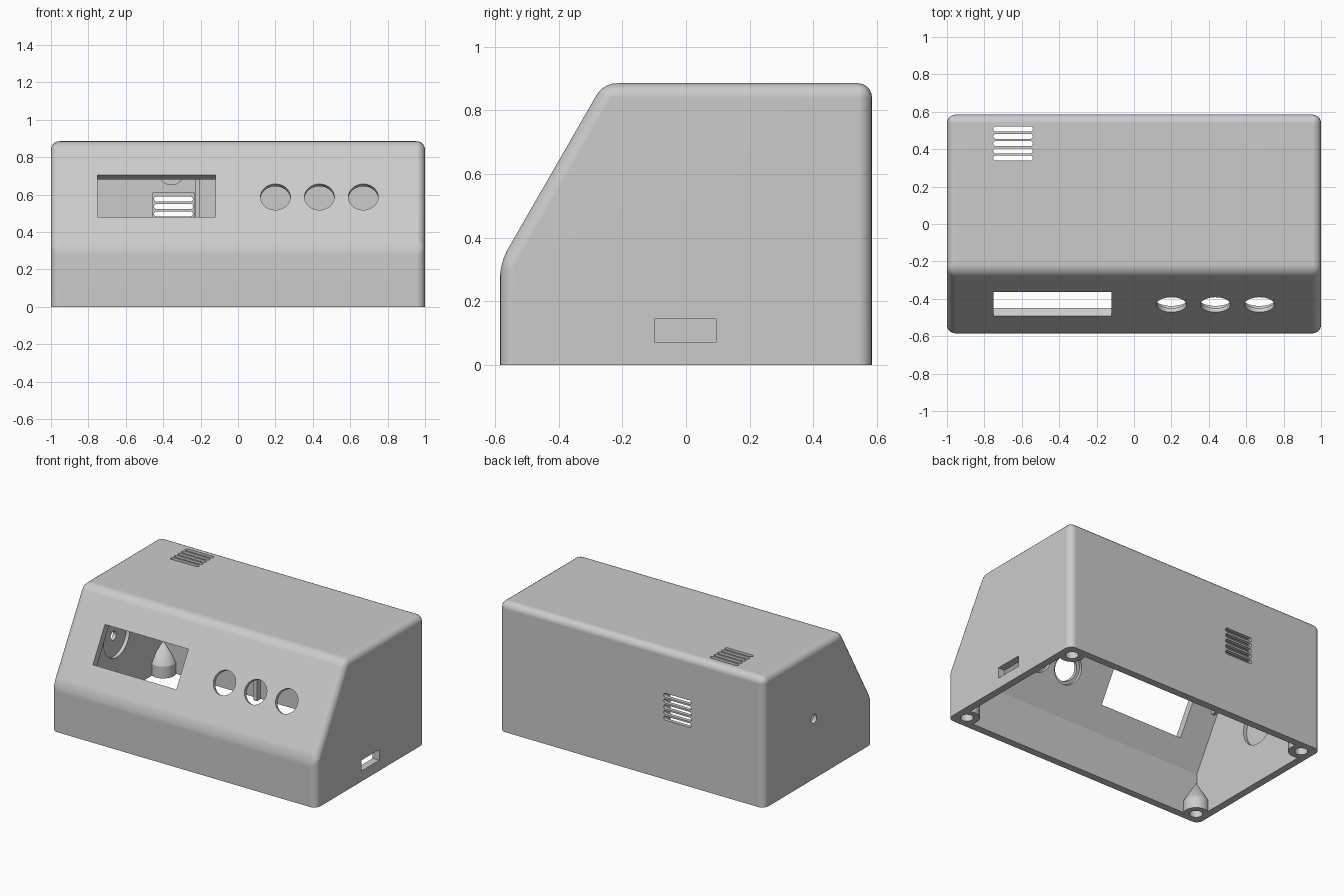
import bpy, bmesh, math
from mathutils import Matrix, Vector

cube = bpy.data.objects.get("Cube")
if cube:
    bpy.data.objects.remove(cube, do_unlink=True)

# Overall dimensions
HALF_W, HALF_D, HEIGHT = 1.0, 0.585, 0.885
FOLD_Z, TOP_Y = 0.32, -0.26
WALL, ROUND = 0.05, 0.045
TILT = math.atan2(HEIGHT - FOLD_Z, TOP_Y + HALF_D)

grey = bpy.data.materials.new("light grey plastic")
grey.use_nodes = True
colour = (0.6, 0.6, 0.6, 1)
grey.diffuse_color = colour
grey.node_tree.nodes["Principled BSDF"].inputs["Base Color"].default_value = colour

# Orientation of the extrusion direction
ALONG_X = Matrix(((0, 0, 1), (1, 0, 0), (0, 1, 0))).to_4x4()
ALONG_Y = Matrix.Rotation(math.pi / 2, 4, 'X')
ALONG_Z = Matrix.Identity(4)
ALONG_SLOPE = Matrix.Rotation(TILT, 4, 'X')


def rect(w, h):
    return [(-w / 2, -h / 2), (w / 2, -h / 2), (w / 2, h / 2), (-w / 2, h / 2)]


def circle(r, n=48):
    return [(r * math.cos(2 * math.pi * i / n), r * math.sin(2 * math.pi * i / n))
            for i in range(n)]


def stadium(w, h, n=8):
    pts = []
    for side in (1, -1):
        for i in range(n + 1):
            a = math.pi * (i / n - 0.5)
            pts.append((side * (w / 2 - h / 2 + h / 2 * math.cos(a)),
                        side * h / 2 * math.sin(a)))
    return pts


def prism(name, pts, length, axis, centre=(0, 0, 0), tip=0, rounding=0):
    """Extrude a closed profile, centred, optionally with a pointed end or rounded edges."""
    bm = bmesh.new()
    base = bm.faces.new([bm.verts.new((x, y, -length / 2)) for x, y in pts])
    out = bmesh.ops.extrude_face_region(bm, geom=[base])
    top = [v for v in out["geom"] if isinstance(v, bmesh.types.BMVert)]
    bmesh.ops.translate(bm, verts=top, vec=(0, 0, length))
    if tip:
        cap = [f for f in bm.faces if all(v.co.z > 0 for v in f.verts)]
        poked = bmesh.ops.poke(bm, faces=cap)
        for v in poked["verts"]:
            v.co.z += tip
    bmesh.ops.transform(bm, matrix=Matrix.Translation(centre) @ axis, verts=bm.verts)
    if rounding:
        edges = [e for e in bm.edges if max(v.co.z for v in e.verts) > 0.001]
        bmesh.ops.bevel(bm, geom=edges, offset=rounding, segments=5,
                        profile=0.5, affect='EDGES')
    bmesh.ops.recalc_face_normals(bm, faces=bm.faces)
    mesh = bpy.data.meshes.new(name)
    bm.to_mesh(mesh)
    bm.free()
    mesh.materials.append(grey)
    obj = bpy.data.objects.new(name, mesh)
    bpy.context.collection.objects.link(obj)
    return obj


def cut(target, cutter):
    mod = target.modifiers.new("cut", 'BOOLEAN')
    mod.operation, mod.solver, mod.object = 'DIFFERENCE', 'EXACT', cutter
    bpy.context.view_layer.objects.active = target
    bpy.ops.object.modifier_apply(modifier=mod.name)
    bpy.data.objects.remove(cutter, do_unlink=True)


def on_slope(x, z, depth=0):
    y = -HALF_D + (z - FOLD_Z) / math.tan(TILT)
    return Vector((x, y, z)) + Vector((0, math.sin(TILT), -math.cos(TILT))) * depth


# Outer body
body = prism("enclosure_shell",
             [(-HALF_D, 0), (HALF_D, 0), (HALF_D, HEIGHT), (TOP_Y, HEIGHT), (-HALF_D, FOLD_Z)],
             2 * HALF_W, ALONG_X, rounding=ROUND)

# Inner cavity, open at the bottom
inner_y, inner_top = HALF_D - WALL, HEIGHT - WALL
shift = WALL / math.sin(TILT)
fold_z = FOLD_Z + (WALL - shift) * math.tan(TILT)
top_y = -HALF_D + shift + (inner_top - FOLD_Z) / math.tan(TILT)
cavity = prism("cavity",
               [(-inner_y, -0.1), (inner_y, -0.1), (inner_y, inner_top),
                (top_y, inner_top), (-inner_y, fold_z)],
               2 * (HALF_W - WALL), ALONG_X)

# Corner screw posts with pointed tops, left standing in the cavity
inset = 0.085
corners = [(sx * (HALF_W - inset), sy * (HALF_D - inset)) for sx in (-1, 1) for sy in (-1, 1)]
for x, y in corners:
    cut(cavity, prism("post", circle(0.08), 0.28, ALONG_Z, (x, y, -0.06), tip=0.14))

# Rib and round boss on the inside of the back wall
cut(cavity, prism("rib", rect(0.025, 2), 0.08, ALONG_Y, (-0.2155, inner_y, 0.4)))
cut(cavity, prism("boss", circle(0.07), 0.06, ALONG_Y, (-0.356, inner_y, 0.72)))
cut(body, cavity)

# Screw holes
for x, y in corners:
    cut(body, prism("screw_hole", circle(0.04, 32), 0.2, ALONG_Z, (x, y, 0)))

# Display window and three button holes with inner counterbores
cut(body, prism("window", rect(0.63, 0.26), 0.2, ALONG_SLOPE, on_slope(-0.435, 0.5925)))
for x in (0.2, 0.435, 0.67):
    cut(body, prism("button_hole", circle(0.08), 0.2, ALONG_SLOPE, on_slope(x, 0.587)))
    cut(body, prism("counterbore", circle(0.1), 0.1, ALONG_SLOPE, on_slope(x, 0.587, 0.075)))

# Vents in the top and back, each with a thinned wall behind
cut(body, prism("top_recess", rect(0.24, 0.22), 0.06, ALONG_Z, (-0.645, 0.43, 0.83)))
cut(body, prism("back_recess", rect(0.225, 0.225), 0.06, ALONG_Y, (-0.345, 0.53, 0.497)))
for i in range(-2, 3):
    step = 0.039 * i
    cut(body, prism("top_slot", stadium(0.212, 0.027), 0.2, ALONG_Z, (-0.647, 0.43 + step, HEIGHT)))
    cut(body, prism("back_slot", stadium(0.208, 0.027), 0.2, ALONG_Y,
                    (-0.345, HALF_D, 0.497 + step)))

# Cable slot on the left side, round socket hole with recess on the right side
cut(body, prism("cable_slot", rect(0.193, 0.073), 0.2, ALONG_X, (HALF_W, -0.002, 0.108)))
cut(body, prism("socket_hole", circle(0.03, 32), 0.2, ALONG_X, (-HALF_W, 0.05, 0.41)))
cut(body, prism("socket_recess", circle(0.14), 0.06, ALONG_X, (-0.945, 0.05, 0.41)))

# Shading
bpy.ops.object.select_all(action='DESELECT')
body.select_set(True)
bpy.context.view_layer.objects.active = body
bpy.ops.object.shade_smooth_by_angle(angle=math.radians(28))
normals = body.modifiers.new("even_normals", 'WEIGHTED_NORMAL')
normals.keep_sharp = True
